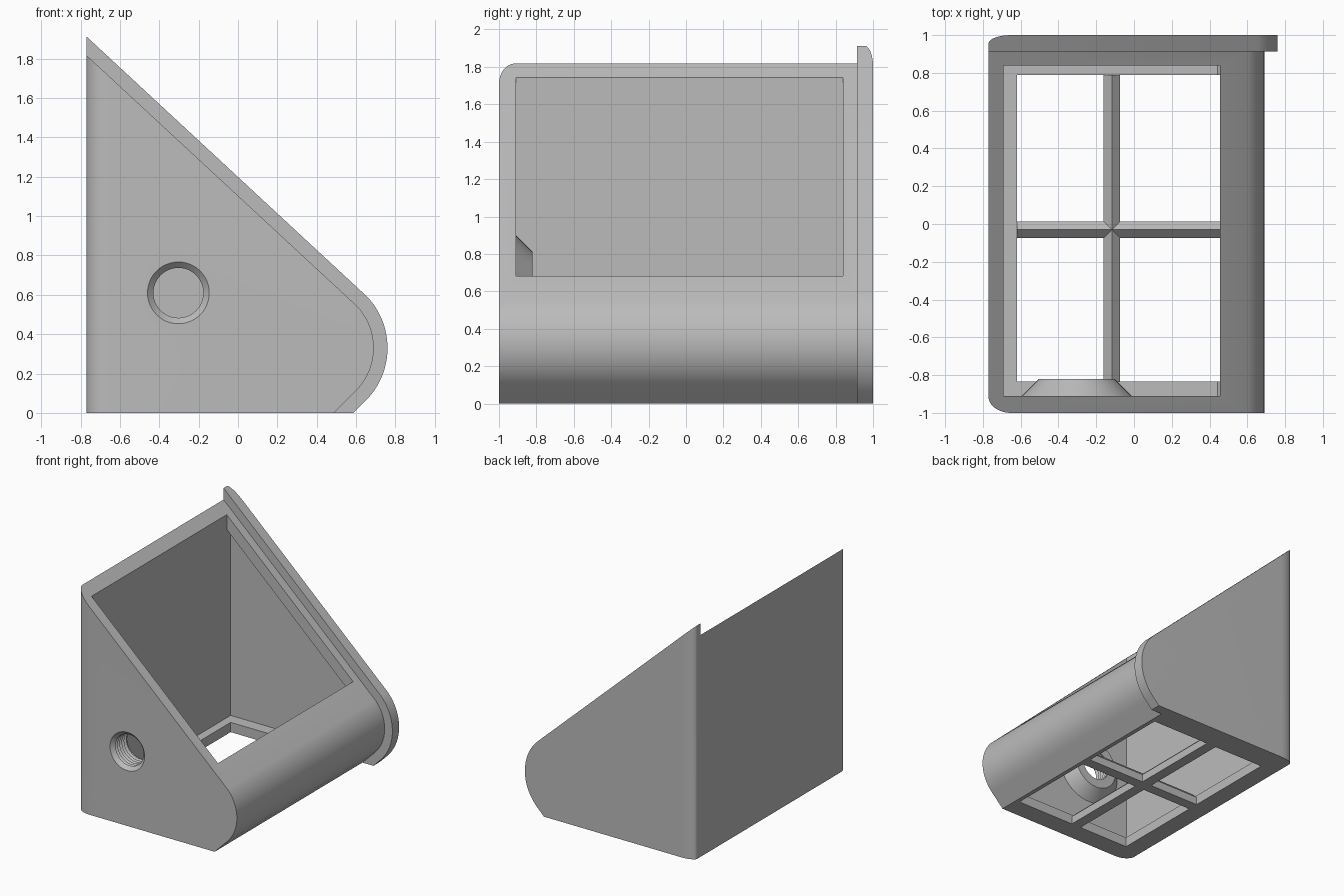
import bpy, bmesh
from math import sin, cos, pi, radians

cube = bpy.data.objects.get("Cube")
if cube:
    bpy.data.objects.remove(cube, do_unlink=True)

grey = bpy.data.materials.new("plain grey")
grey.use_nodes = True
grey.diffuse_color = (0.5, 0.5, 0.5, 1)
grey.node_tree.nodes["Principled BSDF"].inputs["Base Color"].default_value = (0.5, 0.5, 0.5, 1)


def finish(name, bm):
    bmesh.ops.recalc_face_normals(bm, faces=bm.faces)
    mesh = bpy.data.meshes.new(name)
    bm.to_mesh(mesh)
    bm.free()
    mesh.materials.append(grey)
    obj = bpy.data.objects.new(name, mesh)
    bpy.context.collection.objects.link(obj)
    return obj


def prism(name, outline, axis, low, high):
    """Extrude a 2D outline along x, y or z."""
    place = {"x": lambda a, b, t: (t, a, b),
             "y": lambda a, b, t: (a, t, b),
             "z": lambda a, b, t: (a, b, t)}[axis]
    bm = bmesh.new()
    ends = [[bm.verts.new(place(a, b, t)) for a, b in outline] for t in (low, high)]
    bm.faces.new(ends[0])
    bm.faces.new(ends[1])
    n = len(outline)
    for i in range(n):
        j = (i + 1) % n
        bm.faces.new((ends[0][i], ends[0][j], ends[1][j], ends[1][i]))
    return finish(name, bm)


def box(name, x0, x1, y0, y1, z0, z1):
    return prism(name, [(x0, y0), (x1, y0), (x1, y1), (x0, y1)], "z", z0, z1)


def lathe(name, profile, cx, cz, steps=48):
    """Closed solid turned round a y-parallel axis; profile is (radius, y)."""
    bm = bmesh.new()
    rings = [[bm.verts.new((cx + r * cos(2 * pi * i / steps), y, cz + r * sin(2 * pi * i / steps)))
              for i in range(steps)] for r, y in profile]
    for a, b in zip(rings, rings[1:]):
        for i in range(steps):
            j = (i + 1) % steps
            bm.faces.new((a[i], a[j], b[j], b[i]))
    bm.faces.new(rings[0])
    bm.faces.new(rings[-1])
    return finish(name, bm)


def combine(target, other, operation):
    mod = target.modifiers.new(operation.lower(), "BOOLEAN")
    mod.operation, mod.solver, mod.object = operation, "EXACT", other
    bpy.context.view_layer.objects.active = target
    bpy.ops.object.modifier_apply(modifier=mod.name)
    bpy.data.objects.remove(other, do_unlink=True)


BACK = -0.77
SLOPE = 0.927
NORMAL = 0.748          # angle of the slope's normal


def wedge(radius, left, floor, steps=24):
    """Side outline with a rounded nose; every shell is concentric."""
    cx, cz = 0.38, 0.33
    arc = [(cx + radius * cos(a), cz + radius * sin(a))
           for a in (-pi / 4 + (NORMAL + pi / 4) * i / steps for i in range(steps + 1))]
    foot = arc[0][0] - (arc[0][1] - floor)
    peak = arc[-1][1] + SLOPE * (arc[-1][0] - left)
    return [(left, floor), (foot, floor)] + arc + [(left, peak)]


def corner(cx, cy, rx, ry, start, steps=12):
    return [(cx + rx * cos(start + pi / 2 * i / steps), cy + ry * sin(start + pi / 2 * i / steps))
            for i in range(steps + 1)]


# Outer body with its larger end plate
housing = prism("housing", wedge(0.31, BACK, 0), "y", -1, 0.95)
combine(housing, prism("end_plate", wedge(0.38, BACK, 0), "y", 0.913, 1), "UNION")

# Round the two upright rear edges
plan = [(1, -1), (1, 1)] + corner(-0.65, 0.955, 0.12, 0.045, pi / 2) + corner(-0.65, -0.915, 0.12, 0.085, pi)
combine(housing, prism("rounded_plan", plan, "z", -0.5, 2.5), "INTERSECT")

# Hollow interior, sloped opening and floor window
combine(housing, prism("cavity", wedge(0.22, -0.69, 0.08), "y", -0.91, 0.89), "DIFFERENCE")
combine(housing, box("sloped_opening", -0.69, 0.455, -0.91, 0.84, 0.3, 2.3), "DIFFERENCE")
combine(housing, box("floor_window", -0.62, 0.455, -0.835, 0.79, -0.1, 0.15), "DIFFERENCE")

# Conical boss with a threaded hole through the front wall
HOLE_X, HOLE_Z = -0.303, 0.61
combine(housing, lathe("boss", [(0.31, -0.93), (0.29, -0.91), (0.2, -0.82)], HOLE_X, HOLE_Z), "UNION")
thread = [(0.165, -1.01), (0.157, -1), (0.127, -0.97)]
for k in range(5):
    y = -0.965 + 0.028 * k
    thread += [(0.143, y + 0.01), (0.127, y + 0.022)]
thread.append((0.127, -0.78))
combine(housing, lathe("threaded_hole", thread, HOLE_X, HOLE_Z), "DIFFERENCE")


# Ridged cross bars in the floor window
def bar_outline(mid):
    w = 0.044
    return [(mid - w, 0), (mid + w, 0), (mid + w, 0.065), (mid, 0.065 + w), (mid - w, 0.065)]


cross_bar = prism("cross_bar", bar_outline(-0.03), "x", -0.62, 0.455)
long_bar = prism("long_bar", bar_outline(-0.117), "y", -0.835, 0.79)

# Smooth the curved walls, keep edges crisp
bpy.ops.object.select_all(action="DESELECT")
housing.select_set(True)
bpy.context.view_layer.objects.active = housing
bpy.ops.object.shade_smooth_by_angle(angle=radians(25))
